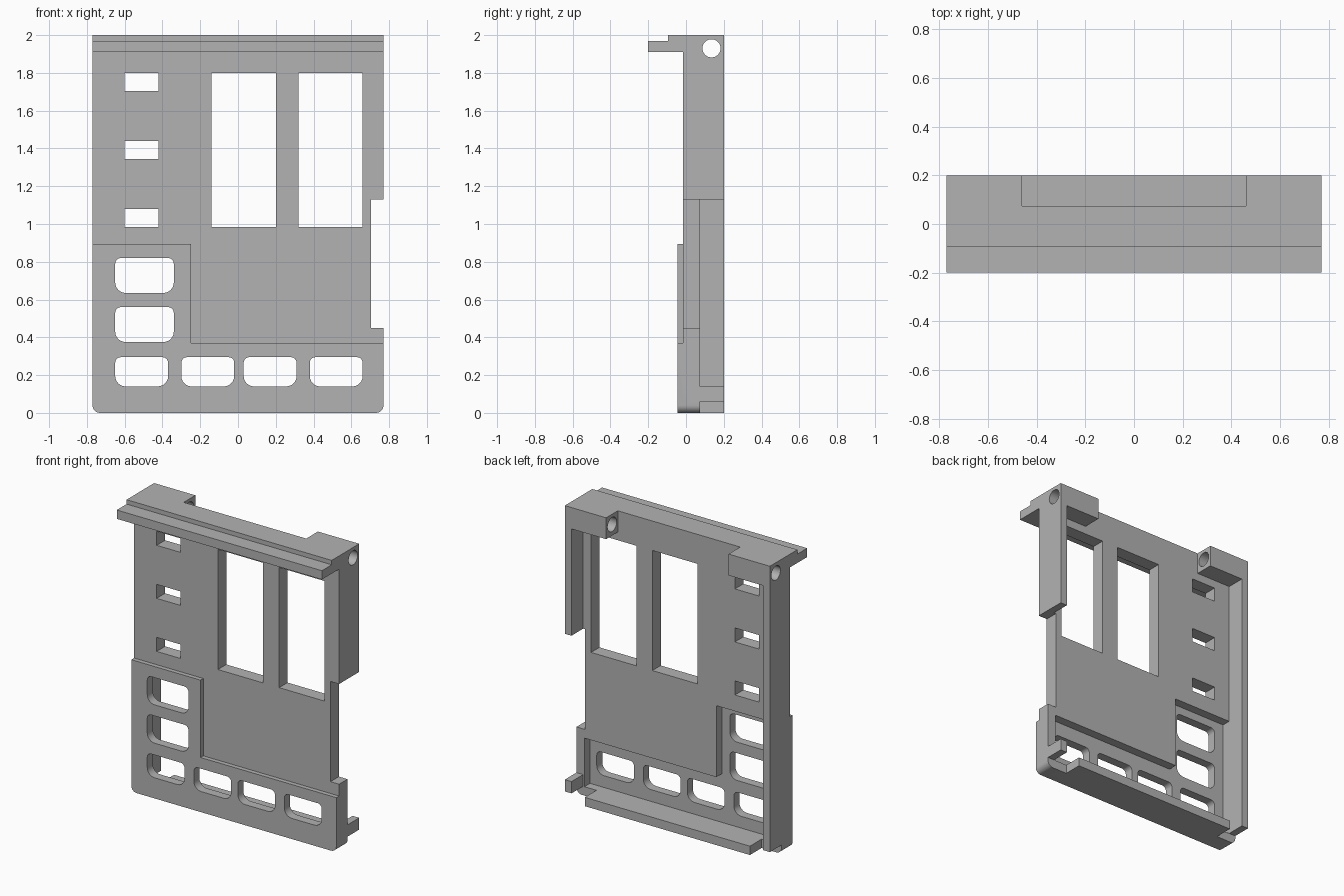
import bpy
import bmesh
import math

cube = bpy.data.objects.get("Cube")
if cube:
    bpy.data.objects.remove(cube, do_unlink=True)

grey = bpy.data.materials.new("plain grey")
grey.use_nodes = True
COLOUR = (0.45, 0.45, 0.45, 1)
grey.diffuse_color = COLOUR
grey.node_tree.nodes["Principled BSDF"].inputs["Base Color"].default_value = COLOUR


def prism(name, outline, y0, y1):
    """Extrude an outline in x and z from y0 to y1."""
    bm = bmesh.new()
    face = bm.faces.new([bm.verts.new((x, y0, z)) for x, z in outline])
    moved = bmesh.ops.extrude_face_region(bm, geom=[face])["geom"]
    verts = [v for v in moved if isinstance(v, bmesh.types.BMVert)]
    bmesh.ops.translate(bm, verts=verts, vec=(0, y1 - y0, 0))
    bmesh.ops.recalc_face_normals(bm, faces=bm.faces)
    mesh = bpy.data.meshes.new(name)
    bm.to_mesh(mesh)
    bm.free()
    mesh.materials.append(grey)
    obj = bpy.data.objects.new(name, mesh)
    bpy.context.scene.collection.objects.link(obj)
    return obj


def box(name, x0, x1, y0, y1, z0, z1):
    return prism(name, [(x0, z0), (x1, z0), (x1, z1), (x0, z1)], y0, y1)


def rounded(x0, x1, z0, z1, low, high, steps=6):
    """Rectangle outline with separate radii for its lower and upper corners."""
    points = []
    corners = ((x1, z0, -1, 1, low), (x1, z1, 0, 1, high),
               (x0, z1, 1, -1, high), (x0, z0, 2, -1, low))
    for x, z, quarter, side, r in corners:
        cx = x - side * r
        cz = z + r if z == z0 else z - r
        if r == 0:
            points.append((x, z))
            continue
        for i in range(steps + 1):
            a = (quarter + i / steps) * math.pi / 2
            points.append((cx + r * math.cos(a), cz + r * math.sin(a)))
    return points


def combine(target, other, operation):
    """Apply one boolean and discard the helper."""
    mod = target.modifiers.new("join", "BOOLEAN")
    mod.operation = operation
    mod.solver = "EXACT"
    mod.object = other
    other.hide_render = True
    graph = bpy.context.evaluated_depsgraph_get()
    mesh = bpy.data.meshes.new_from_object(target.evaluated_get(graph))
    target.modifiers.clear()
    target.data = mesh
    bpy.data.objects.remove(other, do_unlink=True)


W = 0.77        # half width
INNER = 0.72    # inside of the side walls
FRONT, BACK, DEEP = -0.015, 0.075, 0.2

# Main plate with rounded lower corners
frame = prism("frame", rounded(-W, W, 0, 2, 0.04, 0), FRONT, BACK)

# Raised L-shaped button panel on the front
panel = [p for p in rounded(-W, W, 0, 0.37, 0.04, 0) if p != (-W, 0.37)]
split = panel.index((W, 0.37)) + 1
panel[split:split] = [(-0.25, 0.37), (-0.25, 0.895), (-W, 0.895)]

solids = [
    prism("button_panel", panel, -0.045, 0.05),
    # Stepped lip along the top
    box("top_lip", -W, W, -0.2, 0.03, 1.91, 1.97),
    box("top_step", -W, W, -0.095, 0.03, 1.91, 2),
    # Side walls, retaining tab and bottom ledge
    box("right_wall", -W, -INNER, 0.03, DEEP, 0.06, 2),
    box("left_wall", INNER, W, 0.03, DEEP, 1.13, 2),
    box("left_tab", INNER, W, 0.03, DEEP, 0.06, 0.14),
    box("bottom_ledge", -0.62, 0.62, 0.03, DEEP, 0, 0.06),
]
# Hinge blocks in the upper corners
for side in (-1, 1):
    x0, x1 = sorted((side * 0.46, side * W))
    solids.append(box("hinge_block", x0, x1, 0.03, DEEP, 1.855, 2))
for solid in solids:
    combine(frame, solid, "UNION")

# Side notch and L-shaped pocket behind the buttons
pocket = [(-INNER, 0.06), (0.71, 0.06), (0.71, 0.39),
          (-0.28, 0.39), (-0.28, 0.875), (-INNER, 0.875)]
cutters = [box("side_notch", 0.705, 0.9, -0.3, 0.3, 0.45, 1.13),
           prism("rear_pocket", pocket, 0.015, 0.3)]

# Two tall windows and three small slots
for x0, x1 in ((-0.14, 0.2), (0.32, 0.66)):
    cutters.append(box("window", x0, x1, -0.15, 0.15, 0.985, 1.8))
for z in (0.985, 1.345, 1.705):
    cutters.append(box("slot", -0.6, -0.42, -0.15, 0.15, z, z + 0.095))

# Rounded button openings
buttons = [(-0.65, -0.34, z, z + 0.185) for z in (0.375, 0.635)]
buttons += [(x, x + 0.28, 0.14, 0.295) for x in (-0.65, -0.3, 0.03, 0.38)]
for b in buttons:
    cutters.append(prism("button_hole", rounded(*b, 0.055, 0.03), -0.15, 0.15))

# Hinge pin hole running through both blocks
bpy.ops.mesh.primitive_cylinder_add(vertices=32, radius=0.048, depth=2,
                                    location=(0, 0.135, 1.93),
                                    rotation=(0, math.pi / 2, 0))
cutters.append(bpy.context.object)

for cutter in cutters:
    combine(frame, cutter, "DIFFERENCE")

# One plain material and sharp edges with smooth rounded corners
frame.data.materials.clear()
frame.data.materials.append(grey)
for polygon in frame.data.polygons:
    polygon.material_index = 0
bpy.ops.object.select_all(action="DESELECT")
bpy.context.view_layer.objects.active = frame
frame.select_set(True)
bpy.ops.object.shade_smooth_by_angle(angle=math.radians(30))
